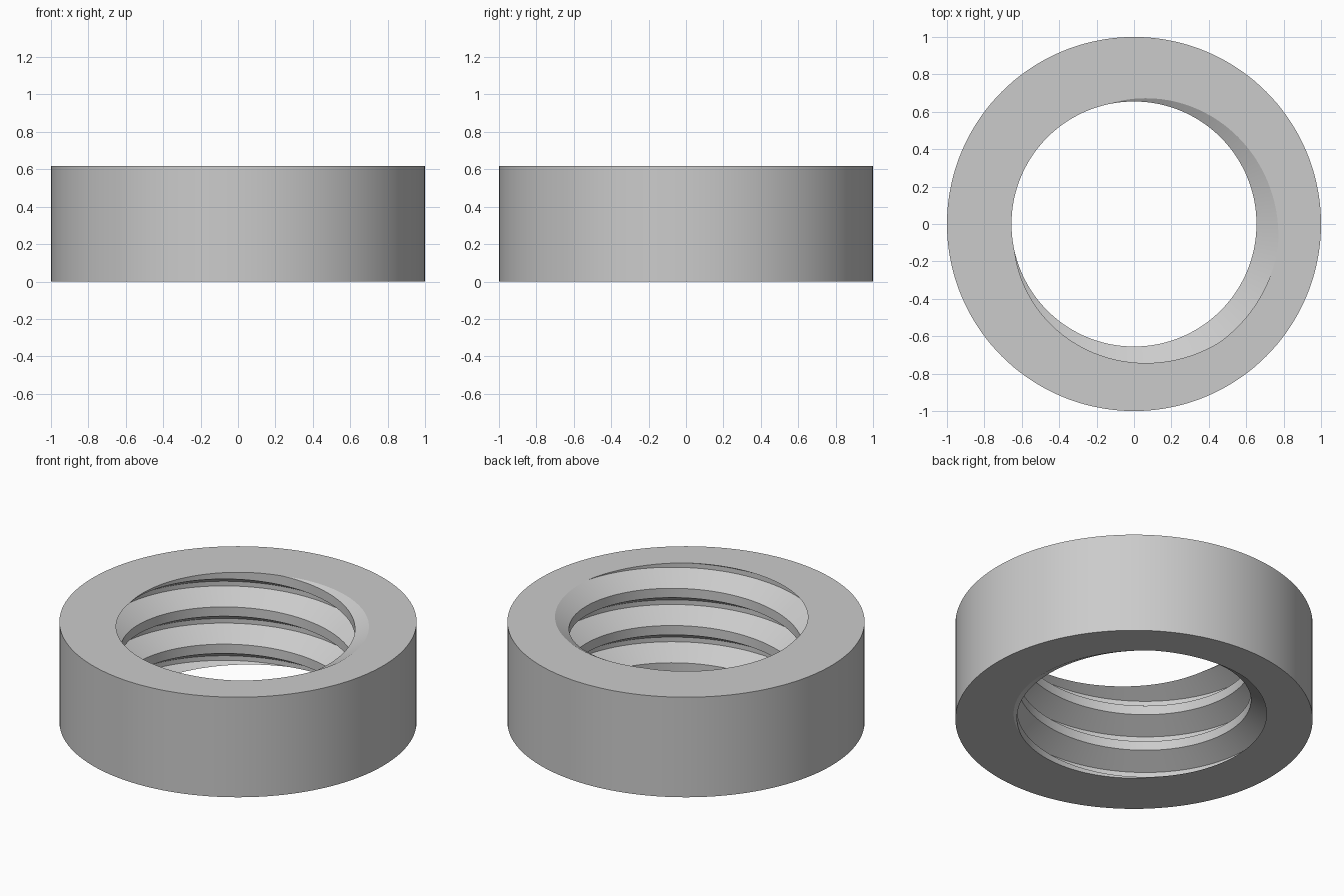
import bpy
import bmesh
import math

cube = bpy.data.objects.get("Cube")
if cube:
    bpy.data.objects.remove(cube, do_unlink=True)

HEIGHT = 0.618
OUTER = 1.0
CREST = 0.655          # inner radius of the thread ridge
ROOT = 0.78            # radius at the bottom of the groove
PITCH = 0.23
SEGMENTS = 144
PHASE = 148 / 360      # turn at which the ridge reaches the top face

# Thread profile over one pitch: (radius, height as a share of the pitch)
PROFILE = [(ROOT, -0.4375), (CREST, -0.125), (CREST, 0.125),
           (ROOT, 0.4375), (ROOT, 0.5625)]


def on_circle(radius, step, z):
    a = 2 * math.pi * step / SEGMENTS
    return (radius * math.cos(a), radius * math.sin(a), z)


def add_strip(bm, columns):
    for a, b in zip(columns, columns[1:]):
        for j in range(len(a) - 1):
            bm.faces.new((a[j], b[j], b[j + 1], a[j + 1]))


bm = bmesh.new()

# Right-handed helical thread, longer than the ring
columns = []
for i in range(-5 * SEGMENTS, 2 * SEGMENTS + 1):
    base = HEIGHT + PITCH * (i / SEGMENTS - PHASE)
    columns.append([bm.verts.new(on_circle(r, i, base + PITCH * h))
                    for r, h in PROFILE])
add_strip(bm, columns)
bmesh.ops.remove_doubles(bm, verts=bm.verts[:], dist=0.0001)

# Trim the thread flush with the two end faces
for z, direction in ((0, -1), (HEIGHT, 1)):
    bmesh.ops.bisect_plane(bm, geom=bm.verts[:] + bm.edges[:] + bm.faces[:],
                           dist=0.00001, plane_co=(0, 0, z),
                           plane_no=(0, 0, direction), clear_outer=True)
bmesh.ops.remove_doubles(bm, verts=bm.verts[:], dist=0.0001)

# Outer wall
wall = [[bm.verts.new(on_circle(OUTER, i, z)) for z in (0, HEIGHT)]
        for i in range(SEGMENTS)]
add_strip(bm, wall + wall[:1])

# Flat end faces between the outer wall and the thread
for z in (0, HEIGHT):
    rim = [e for e in bm.edges if e.is_boundary
           and all(abs(v.co.z - z) < 0.0005 for v in e.verts)]
    bmesh.ops.triangle_fill(bm, edges=rim, use_beauty=True, normal=(0, 0, 1))
bmesh.ops.recalc_face_normals(bm, faces=bm.faces[:])

mesh = bpy.data.meshes.new("threaded_ring")
bm.to_mesh(mesh)
bm.free()
ring = bpy.data.objects.new("threaded_ring", mesh)
bpy.context.collection.objects.link(ring)

# Plain grey material
grey = bpy.data.materials.new("light_grey")
grey.use_nodes = True
colour = (0.6, 0.6, 0.6, 1)
grey.diffuse_color = colour
grey.node_tree.nodes["Principled BSDF"].inputs["Base Color"].default_value = colour
mesh.materials.append(grey)

bpy.ops.object.select_all(action='DESELECT')
ring.select_set(True)
bpy.context.view_layer.objects.active = ring
bpy.ops.object.shade_smooth_by_angle(angle=math.radians(20))
